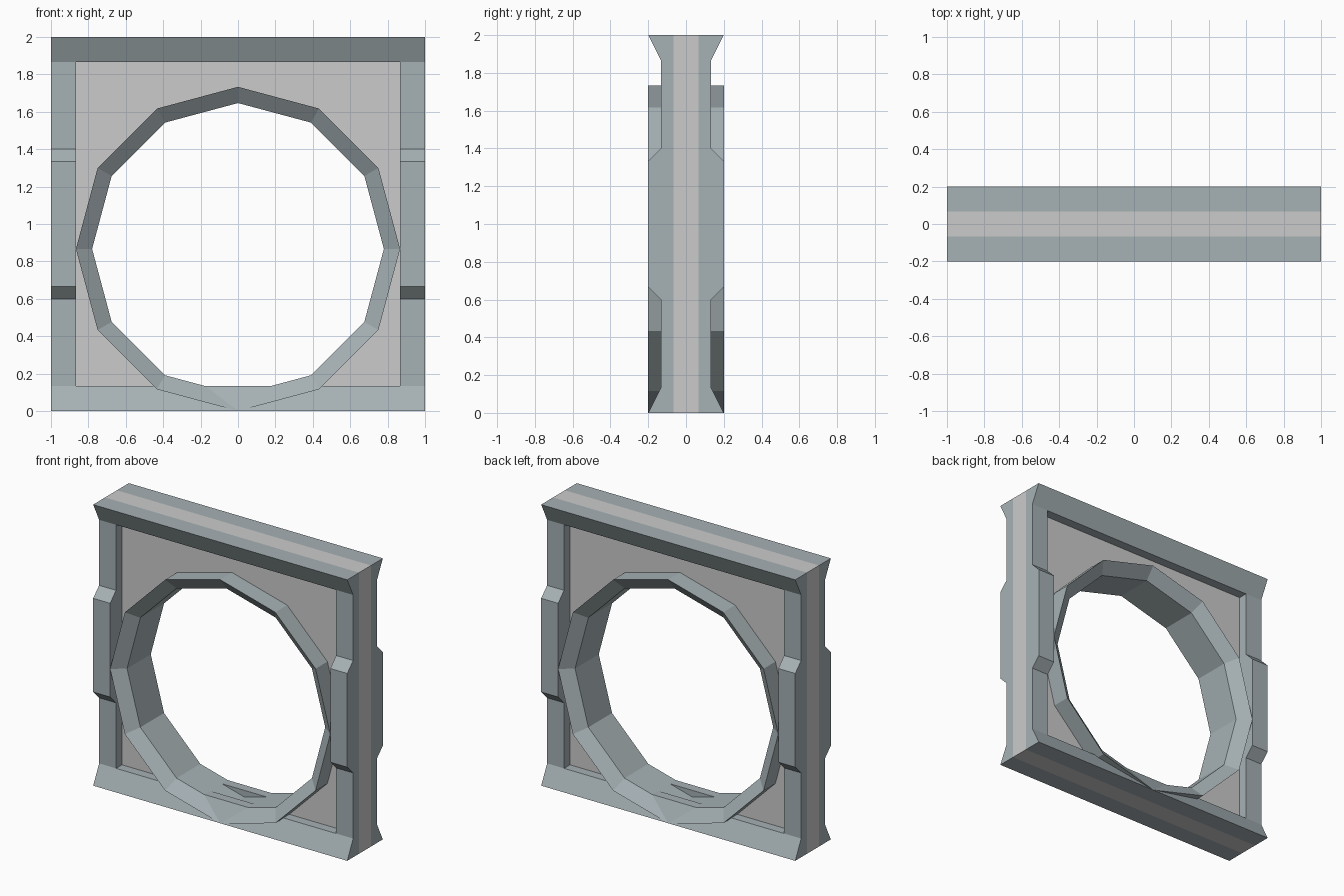
import bpy, bmesh
from math import sin, cos, pi

if "Cube" in bpy.data.objects:
    bpy.data.objects.remove(bpy.data.objects["Cube"])

T = 0.4 / 6          # basic step of the design (0.067)
R_OUT, R_IN, CZ, SIDES = 13 * T, 0.78, 13 * T, 12

slate = bpy.data.materials.new("slate")
slate.diffuse_color = (0.38, 0.44, 0.46, 1)
slate.use_nodes = True
slate.node_tree.nodes["Principled BSDF"].inputs["Base Color"].default_value = slate.diffuse_color


def finish(name, bm, mat=None, mirror=(False, False)):
    bmesh.ops.recalc_face_normals(bm, faces=bm.faces)
    me = bpy.data.meshes.new(name)
    bm.to_mesh(me)
    bm.free()
    ob = bpy.data.objects.new(name, me)
    bpy.context.collection.objects.link(ob)
    if mat:
        me.materials.append(mat)
    if any(mirror):
        m = ob.modifiers.new("mirror", 'MIRROR')
        m.use_axis = (mirror[0], mirror[1], False)
        m.use_mirror_merge = False
    return ob


def extrude_all(bm, vec):
    ret = bmesh.ops.extrude_face_region(bm, geom=bm.faces[:], use_keep_orig=True)
    verts = [g for g in ret["geom"] if isinstance(g, bmesh.types.BMVert)]
    bmesh.ops.translate(bm, verts=verts, vec=vec)


def bar(name, profile, x0, x1, mirror):
    """Extrude a (y, z) profile along x."""
    bm = bmesh.new()
    bm.faces.new([bm.verts.new((x0, y, z)) for y, z in profile])
    extrude_all(bm, (x1 - x0, 0, 0))
    return finish(name, bm, slate, mirror)


def polygon(radius, y):
    return [(radius * sin(2 * pi * i / SIDES), y, CZ + radius * cos(2 * pi * i / SIDES))
            for i in range(SIDES)]


# Grey core panel with a hole whose edge is hidden inside the ring
bm = bmesh.new()
edges = []
for loop in ([(-1, -T, 0), (1, -T, 0), (1, -T, 2), (-1, -T, 2)], polygon(0.82, -T)):
    vs = [bm.verts.new(p) for p in loop]
    edges += [bm.edges.new((vs[i - 1], vs[i])) for i in range(len(vs))]
bmesh.ops.triangle_fill(bm, use_beauty=True, use_dissolve=False, edges=edges)
extrude_all(bm, (0, 2 * T, 0))
finish("core_panel", bm)

# Flared bottom and top rails, front and back
rail = [(-T, 0), (-3 * T, 0), (-2 * T, 2 * T), (-T, 2 * T)]
bar("bottom_rail", rail, -1, 1, (False, True))
bar("top_rail", [(y, 2 - z) for y, z in rail], -1, 1, (False, True))

# Side posts with a raised middle block, all four
half = [(-T, 2 * T), (-2 * T, 2 * T), (-2 * T, 9 * T), (-3 * T, 10 * T)]
post = half + [(y, 2 - z) for y, z in reversed(half)]
bar("side_post", post, 1 - 2 * T, 1, (True, True))

# Twelve-sided ring with inward sloping rims
bm = bmesh.new()
section = [(R_IN, -2 * T), (R_OUT, -3 * T), (R_OUT, 3 * T), (R_IN, 2 * T)]
loops = [[bm.verts.new(p) for p in polygon(r, y)] for r, y in section]
for a in range(4):
    for i in range(SIDES):
        bm.faces.new((loops[a - 1][i - 1], loops[a - 1][i], loops[a][i], loops[a][i - 1]))
finish("round_window_ring", bm, slate)
